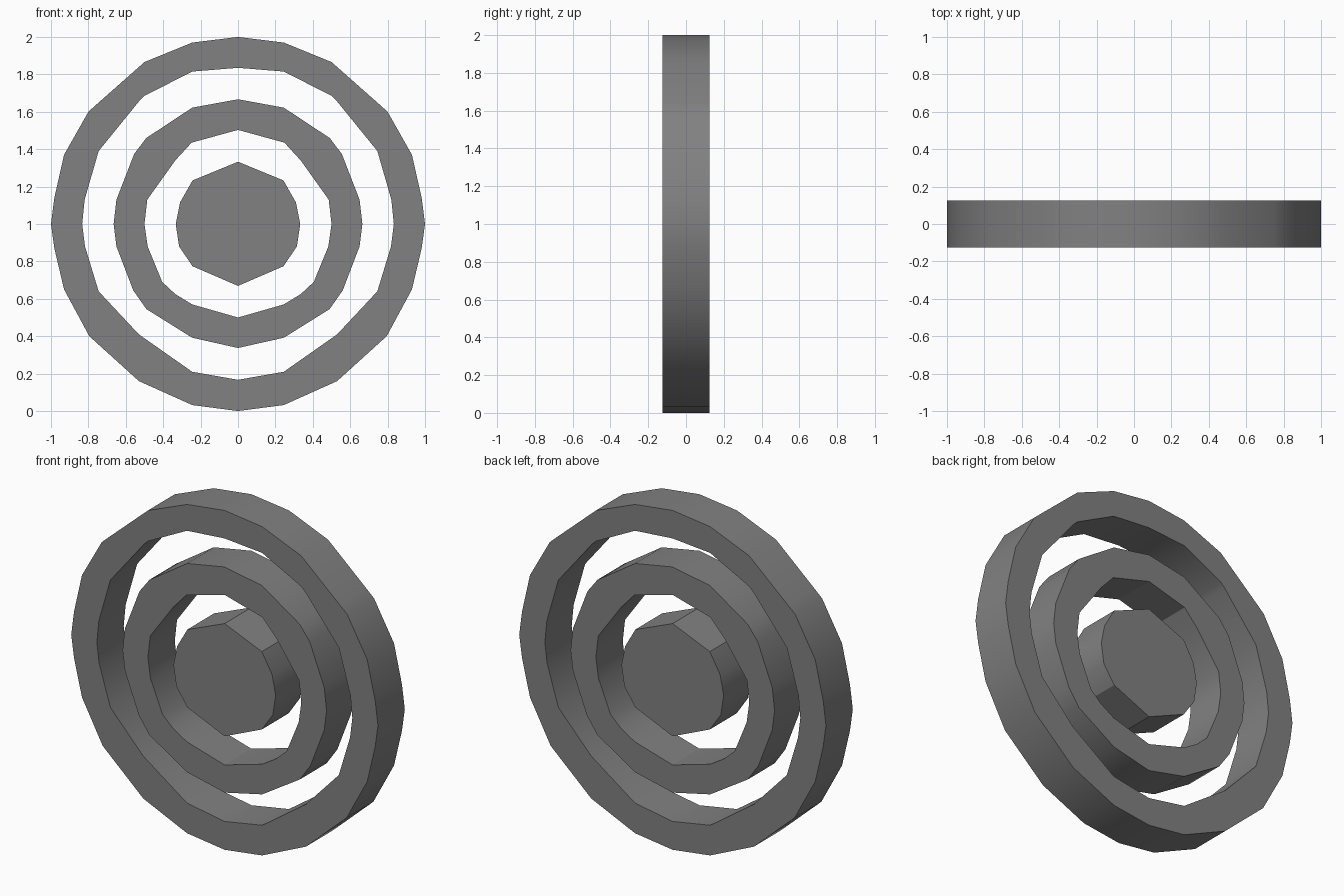
import bpy, bmesh, math

if "Cube" in bpy.data.objects:
    bpy.data.objects.remove(bpy.data.objects["Cube"])

DEPTH = 0.25
grey = bpy.data.materials.new("mid_grey")
grey.diffuse_color = (0.22, 0.22, 0.22, 1)
grey.use_nodes = True
grey.node_tree.nodes["Principled BSDF"].inputs["Base Color"].default_value = grey.diffuse_color

# Right-hand half outlines (x, z from the centre), top to bottom
OUTER_RIM = [(0, 1), (.245, .97), (.5, .866), (.75, .645), (.8, .6), (.93, .37), (.982, .14), (1, 0),
             (.982, -.13), (.93, -.35), (.795, -.6), (.53, -.84), (.245, -.968), (0, -1)]
OUTER_HOLE = [(0, .835), (.245, .815), (.5, .685), (.53, .655), (.745, .39), (.82, .13), (.833, 0),
              (.818, -.12), (.745, -.36), (.53, -.59), (.245, -.79), (0, -.833)]
MIDDLE_RIM = [(0, .667), (.245, .622), (.49, .46), (.555, .375), (.65, .13), (.665, 0),
              (.65, -.12), (.56, -.355), (.49, -.455), (.245, -.608), (0, -.663)]
MIDDLE_HOLE = [(0, .503), (.248, .435), (.335, .34), (.485, .13), (.5, 0),
               (.483, -.12), (.405, -.31), (.335, -.375), (.245, -.43), (0, -.5)]
DISC_RIM = [(0, .333), (.243, .233), (.31, .115), (.333, 0), (.315, -.12), (.243, -.226), (0, -.331)]


def mirrored(half):
    """Close a half outline by mirroring it across x = 0."""
    return half + [(-x, z) for x, z in half[-2:0:-1]]


def plate(name, *halves):
    """Extrude a flat profile (rim and optional hole) through the depth."""
    bm = bmesh.new()
    for half in halves:
        vs = [bm.verts.new((x, -DEPTH / 2, z + 1)) for x, z in mirrored(half)]
        for i, v in enumerate(vs):
            bm.edges.new((v, vs[(i + 1) % len(vs)]))
    bmesh.ops.triangle_fill(bm, edges=bm.edges[:], use_beauty=True, normal=(0, -1, 0))
    res = bmesh.ops.extrude_face_region(bm, geom=bm.faces[:], use_keep_orig=True)
    for v in res["geom"]:
        if isinstance(v, bmesh.types.BMVert):
            v.co.y += DEPTH
    bmesh.ops.recalc_face_normals(bm, faces=bm.faces[:])
    me = bpy.data.meshes.new(name)
    bm.to_mesh(me)
    bm.free()
    me.materials.append(grey)
    ob = bpy.data.objects.new(name, me)
    bpy.context.collection.objects.link(ob)
    bpy.ops.object.select_all(action='DESELECT')
    ob.select_set(True)
    bpy.context.view_layer.objects.active = ob
    bpy.ops.object.shade_smooth_by_angle(angle=math.radians(30))


# Target: two rings around a solid centre
plate("outer_ring", OUTER_RIM, OUTER_HOLE)
plate("middle_ring", MIDDLE_RIM, MIDDLE_HOLE)
plate("centre_disc", DISC_RIM)
